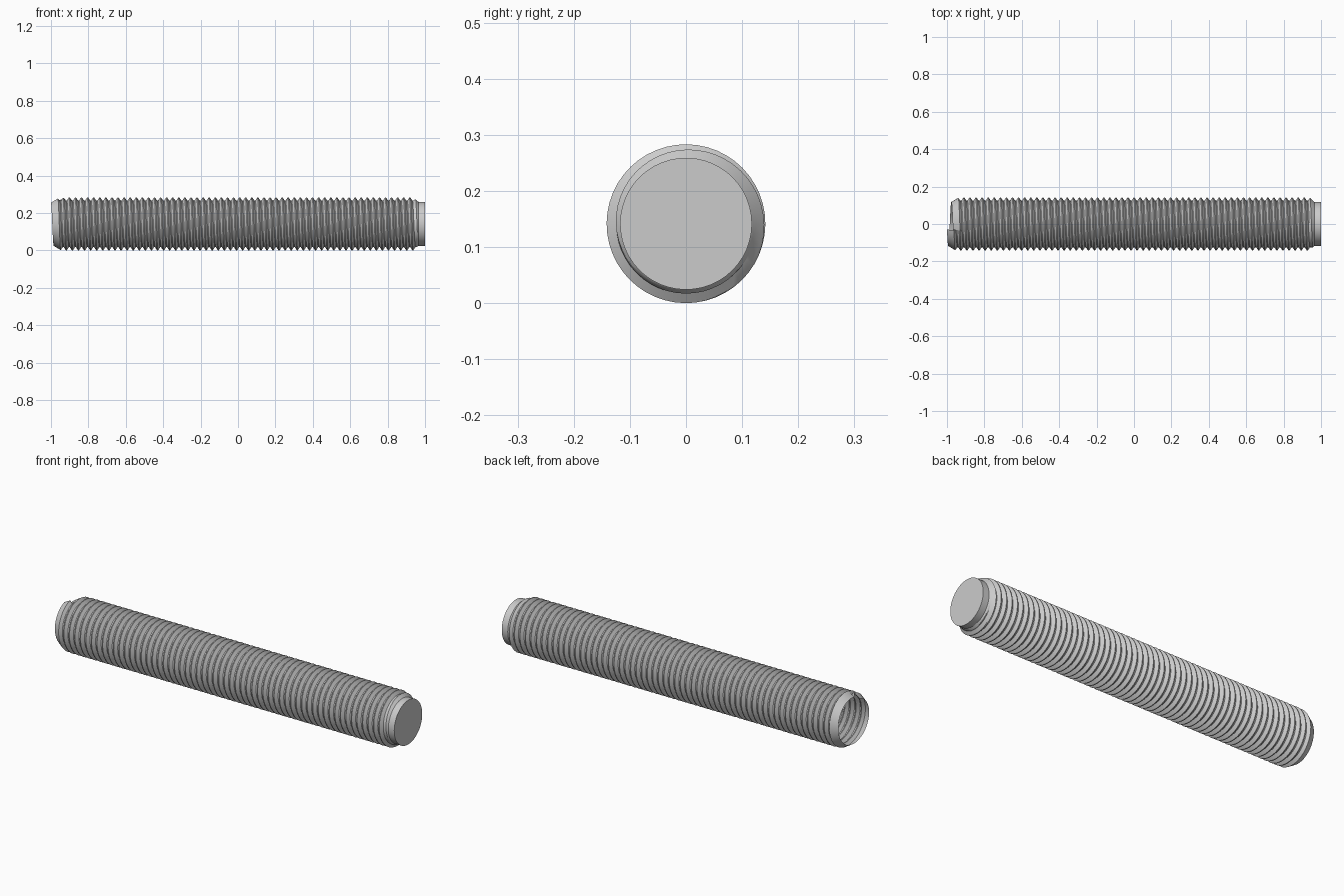
import bpy, bmesh, math

if "Cube" in bpy.data.objects:
    bpy.data.objects.remove(bpy.data.objects["Cube"])

SEG = 48                 # facets around one turn
PITCH = 0.0325           # thread advance per turn
R, R_END = 0.1415, 0.1175
ROOT = R - 0.017
LEAD, NECK = 0.04, 0.965  # lead-in length, start of plain neck
START = 0.25             # angle of the thread start, measured from the top

# One pitch of thread profile: (fraction of pitch, radius)
PROFILE = [(0.0, R), (0.15, R), (0.5, ROOT), (0.65, ROOT)]
TURNS = math.ceil((NECK + 1) / PITCH) + 1


def radius(u, x, r):
    if u < LEAD:                                   # smooth lead-in taper
        return R_END + (R - R_END) * u / LEAD
    return min(r, max(R_END, R_END + (NECK - x) * 0.9))


# Helical thread sheet, open at the left end
bm = bmesh.new()
rows = []
for t in range(TURNS):
    for f, r in PROFILE:
        u = (t + f) * PITCH
        row = []
        for j in range(SEG + 1):
            a = START + math.tau * j / SEG
            x = min(-1 + u + PITCH * j / SEG, NECK)
            rr = radius(u, x, r)
            row.append(bm.verts.new((x, -rr * math.sin(a), R + rr * math.cos(a))))
        rows.append(row)

# Plain neck ring at the right end
row = []
for j in range(SEG + 1):
    a = START + math.tau * j / SEG
    row.append(bm.verts.new((1, -R_END * math.sin(a), R + R_END * math.cos(a))))
rows.append(row)

for p, q in zip(rows, rows[1:]):
    for j in range(SEG):
        bm.faces.new((p[j], p[j + 1], q[j + 1], q[j]))

# Small radial wall where the lead-in starts
n = len(PROFILE)
for k in range(2 * n):
    bm.faces.new((rows[k][SEG], rows[k + n][0], rows[k + n + 1][0], rows[k + 1][SEG]))

# Flat end face
bm.faces.new(rows[-1][:SEG])
bmesh.ops.remove_doubles(bm, verts=bm.verts, dist=1e-5)
bmesh.ops.recalc_face_normals(bm, faces=bm.faces)

mesh = bpy.data.meshes.new("threaded_rod")
bm.to_mesh(mesh)
bm.free()
rod = bpy.data.objects.new("threaded_rod", mesh)
bpy.context.collection.objects.link(rod)
bpy.context.view_layer.objects.active = rod
rod.select_set(True)
bpy.ops.object.shade_smooth_by_angle(angle=math.radians(25))
